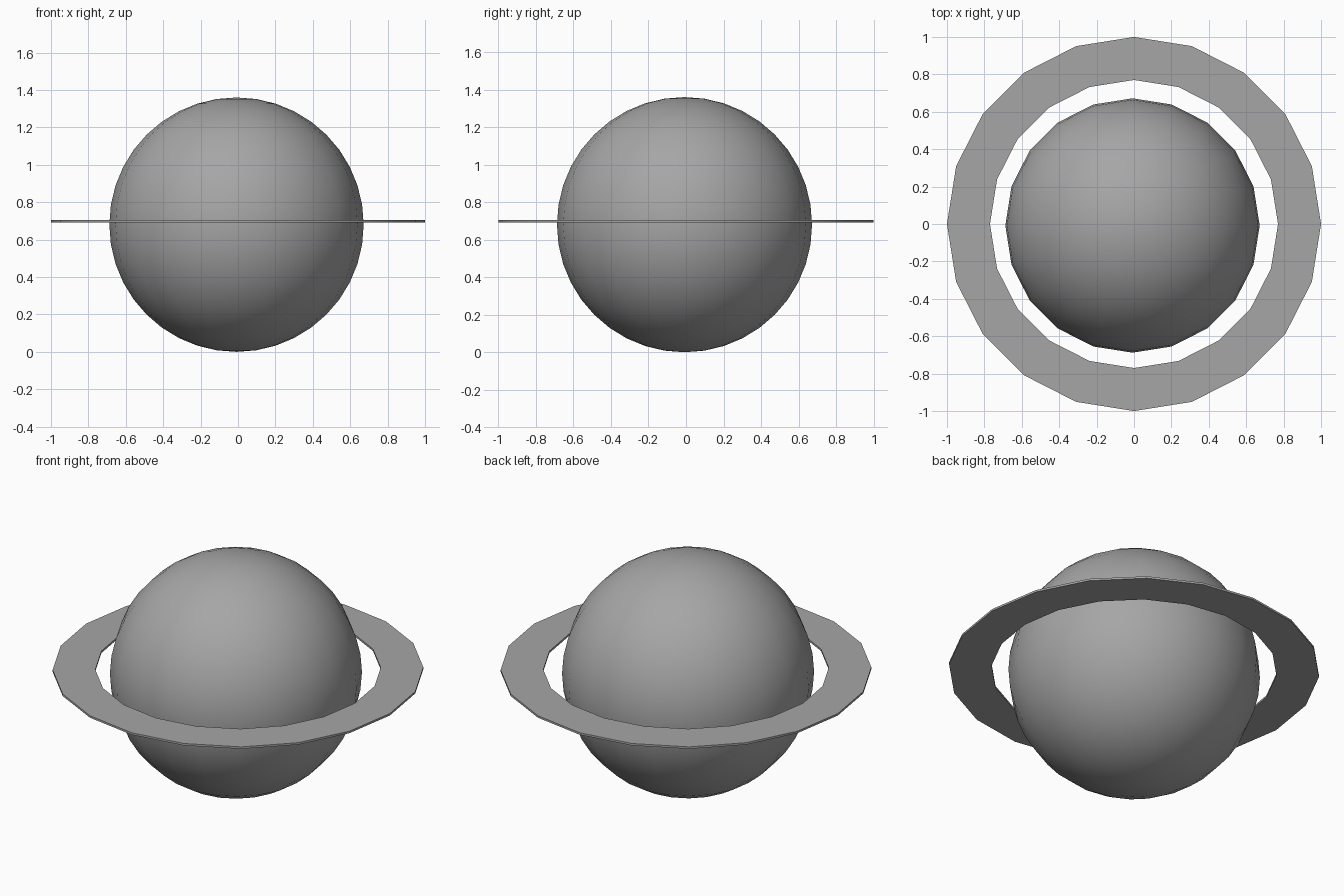
import bpy
import bmesh
import math

cube = bpy.data.objects.get("Cube")
if cube:
    bpy.data.objects.remove(cube, do_unlink=True)

SEGMENTS = 20

# One plain grey for everything
grey = bpy.data.materials.new("plain grey")
grey.use_nodes = True
colour = (0.38, 0.38, 0.38, 1)
grey.diffuse_color = colour
grey.node_tree.nodes["Principled BSDF"].inputs["Base Color"].default_value = colour


def finish(obj, name):
    obj.name = name
    obj.data.name = name
    obj.data.materials.append(grey)
    bpy.ops.object.select_all(action='DESELECT')
    obj.select_set(True)
    bpy.context.view_layer.objects.active = obj
    bpy.ops.object.shade_smooth_by_angle(angle=math.radians(30))


# Planet globe
bpy.ops.mesh.primitive_uv_sphere_add(
    segments=SEGMENTS, ring_count=SEGMENTS, radius=0.68, location=(-0.008, -0.008, 0.68))
finish(bpy.context.object, "planet_globe")

# Flat ring: a thin rectangular section spun around the vertical axis
inner, outer, half = 0.77, 1.0, 0.006
bm = bmesh.new()
section = [bm.verts.new(p) for p in (
    (inner, 0, -half), (outer, 0, -half), (outer, 0, half), (inner, 0, half))]
edges = [bm.edges.new((section[i], section[(i + 1) % 4])) for i in range(4)]
bmesh.ops.spin(bm, geom=section + edges, cent=(0, 0, 0), axis=(0, 0, 1),
               angle=math.tau, steps=SEGMENTS)
bmesh.ops.remove_doubles(bm, verts=bm.verts, dist=0.001)
bmesh.ops.recalc_face_normals(bm, faces=bm.faces)
mesh = bpy.data.meshes.new("planet_ring")
bm.to_mesh(mesh)
bm.free()
ring = bpy.data.objects.new("planet_ring", mesh)
ring.location.z = 0.698
bpy.context.collection.objects.link(ring)
finish(ring, "planet_ring")
